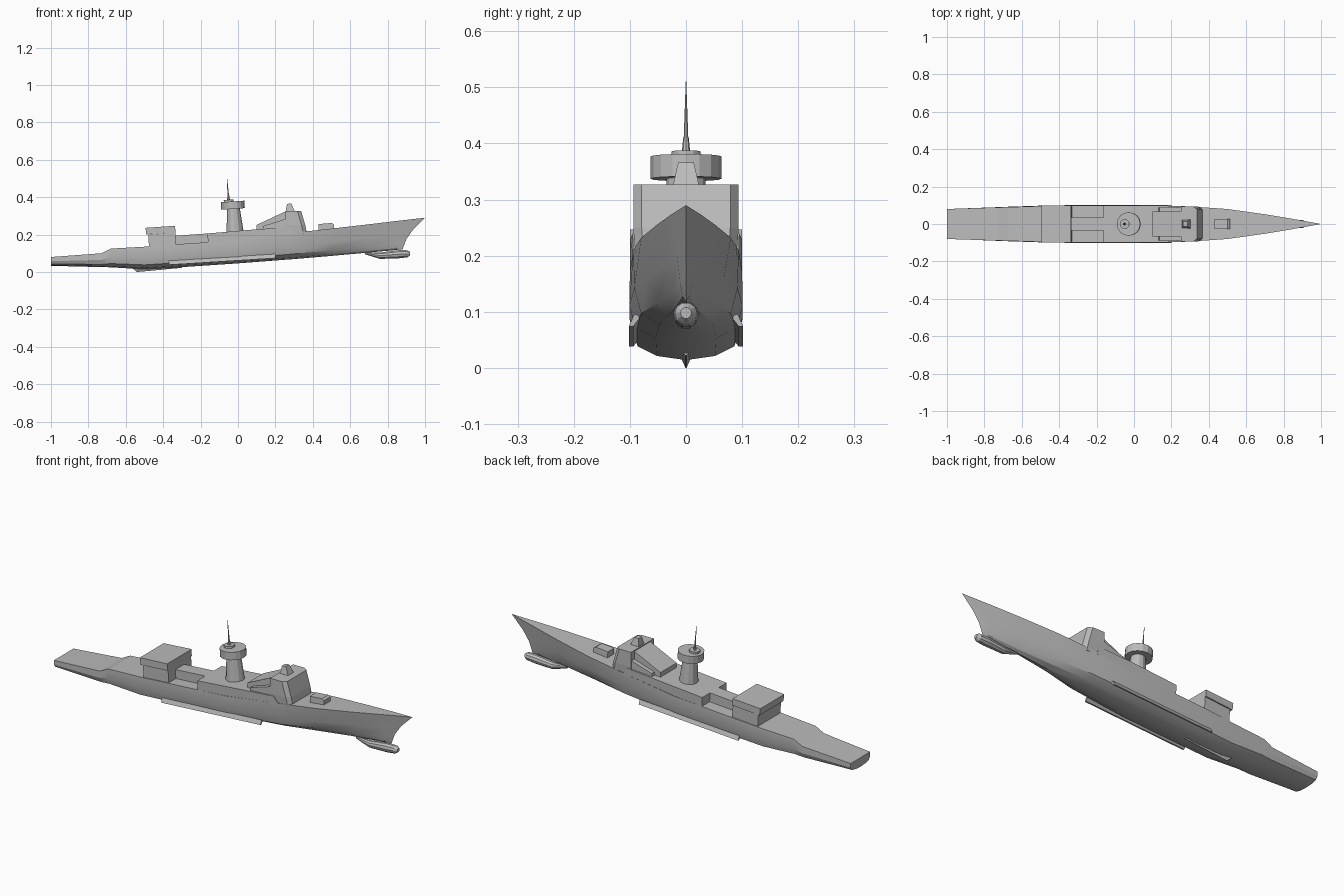
import bpy, bmesh, math
from mathutils import Matrix

cube = bpy.data.objects.get("Cube")
if cube:
    bpy.data.objects.remove(cube, do_unlink=True)

grey = bpy.data.materials.new("naval grey")
grey.use_nodes = True
grey.diffuse_color = (0.5, 0.5, 0.5, 1)
grey.node_tree.nodes["Principled BSDF"].inputs["Base Color"].default_value = (0.5, 0.5, 0.5, 1)

PITCH = -0.07  # the whole ship sits slightly bow-up


def finish(name, bm, smooth=None):
    bmesh.ops.remove_doubles(bm, verts=bm.verts, dist=0.0001)
    bmesh.ops.recalc_face_normals(bm, faces=bm.faces)
    mesh = bpy.data.meshes.new(name)
    bm.to_mesh(mesh)
    bm.free()
    mesh.materials.append(grey)
    obj = bpy.data.objects.new(name, mesh)
    bpy.context.collection.objects.link(obj)
    if smooth:
        bpy.ops.object.select_all(action="DESELECT")
        obj.select_set(True)
        bpy.context.view_layer.objects.active = obj
        bpy.ops.object.shade_smooth_by_angle(angle=math.radians(smooth))
    return obj


def loft(name, rings, smooth=None):
    """Skin a list of closed rings and cap both ends."""
    bm = bmesh.new()
    loops = [[bm.verts.new(p) for p in ring] for ring in rings]
    n = len(rings[0])
    for a, b in zip(loops, loops[1:]):
        for i in range(n):
            j = (i + 1) % n
            bm.faces.new((a[i], a[j], b[j], b[i]))
    bm.faces.new(loops[0])
    bm.faces.new(loops[-1])
    return finish(name, bm, smooth)


def prism(name, profile):
    """Side profile of (x, z, half width) spanned across the beam."""
    return loft(name, [[(x, s * w, z) for x, z, w in profile] for s in (-1, 1)])


def drum(name, x, z, r_low, r_top, height, sides):
    bm = bmesh.new()
    place = Matrix.Translation((x, 0, z)) @ Matrix.Rotation(PITCH, 4, "Y")
    bmesh.ops.create_cone(bm, cap_ends=True, segments=sides, radius1=r_low,
                          radius2=r_top, depth=height, matrix=place)
    return finish(name, bm)


# Hull: x, deck half beam, deck z, side half beam, bilge half beam, keel z
stations = [
    (-1, .08, .08, .079, .068, .033), (-.73, .089, .1, .09, .08, .026),
    (-.68, .09, .125, .092, .082, .025), (-.5, .096, .135, .098, .086, .014),
    (-.33, .1, .148, .101, .088, .024), (0, .1, .17, .101, .09, .046),
    (.3, .094, .21, .092, .08, .069), (.5, .08, .232, .068, .05, .086),
    (.7, .052, .255, .037, .025, .104), (.85, .027, .273, .016, .01, .118),
]


def both_sides(half):
    return half + [(x, -y, z) for x, y, z in reversed(half)]


rings = []
for x, deck, top, side, bilge, keel in stations:
    h = top - keel
    rings.append(both_sides([(x, deck, top), (x, side, keel + h * .52),
                             (x, bilge, keel + h * .2), (x, bilge * .6, keel + h * .06),
                             (x, 0, keel)]))
stem = [(1, 0, .29), (.935, 0, .225), (.9, 0, .175), (.885, 0, .135), (.88, 0, .12)]
rings.append(both_sides(stem))
loft("hull", rings, 20)

# Bulb under the bow
bulb = []
for x, z, r in [(.68, .1, .006), (.76, .087, .018), (.86, .095, .023),
                (.905, .097, .02), (.92, .098, .01)]:
    bulb.append([(x, r * math.cos(k * math.tau / 10), z + r * math.sin(k * math.tau / 10))
                 for k in range(10)])
loft("bow_bulb", bulb)

# Skeg and bilge keels
prism("skeg", [(-.57, .025, .012), (-.54, 0, .001), (-.3, .022, .001), (-.3, .035, .012)])
for s, label in ((1, "left"), (-1, "right")):
    loft(label + "_bilge_keel", [
        [(x, s * .08, z + .018), (x, s * .092, z + .022), (x, s * .102, z), (x, s * .094, z)]
        for x, z in ((-.37, .038), (.2, .074))])

# Hangar aft, with its overhanging roof block
prism("hangar", [(-.475, .12, .093), (-.48, .2, .093), (-.335, .212, .094), (-.33, .135, .094)])
prism("hangar_roof", [(-.49, .2, .098), (-.495, .236, .098), (-.336, .247, .1), (-.335, .212, .1)])

# Centre casing between the side recesses, then the full-width midships house
prism("centre_casing", [(-.34, .13, .036), (-.34, .193, .036), (-.15, .207, .036), (-.15, .14, .036)])
prism("midships_house", [(-.16, .14, .1), (-.163, .206, .1), (.1, .228, .1),
                         (.27, .24, .095), (.3, .2, .094)])

# Bridge with chamfered front corners
def bridge_ring(z, back, front, wide):
    return both_sides([(back, wide, z), (front - .02, wide, z), (front, wide - .015, z)])


loft("bridge", [bridge_ring(.2, .25, .37, .09), bridge_ring(.25, .25, .36, .094),
                bridge_ring(.327, .25, .337, .094)])
prism("bridge_aft_slope", [(.1, .22, .066), (.1, .252, .066), (.25, .322, .066), (.27, .22, .066)])
prism("bridge_shoulder", [(.13, .22, .088), (.135, .246, .088), (.26, .285, .09), (.26, .22, .09)])

# Director on the bridge roof and the foredeck gun house
prism("roof_director", [(.255, .32, .024), (.262, .364, .014), (.285, .366, .014), (.305, .322, .024)])
prism("gun_house", [(.432, .21, .028), (.43, .256, .026), (.5, .262, .026), (.512, .255, .028), (.512, .22, .028)])

# Tower, radar drum, cap and mast
drum("tower", -.02, .275, .046, .034, .13, 12)
drum("radar_drum", -.028, .357, .063, .063, .04, 16)
drum("drum_cap", -.05, .38, .026, .026, .012, 12)
drum("mast_base", -.051, .395, .008, .005, .03, 8)
drum("mast", -.055, .448, .005, .0005, .126, 8)
